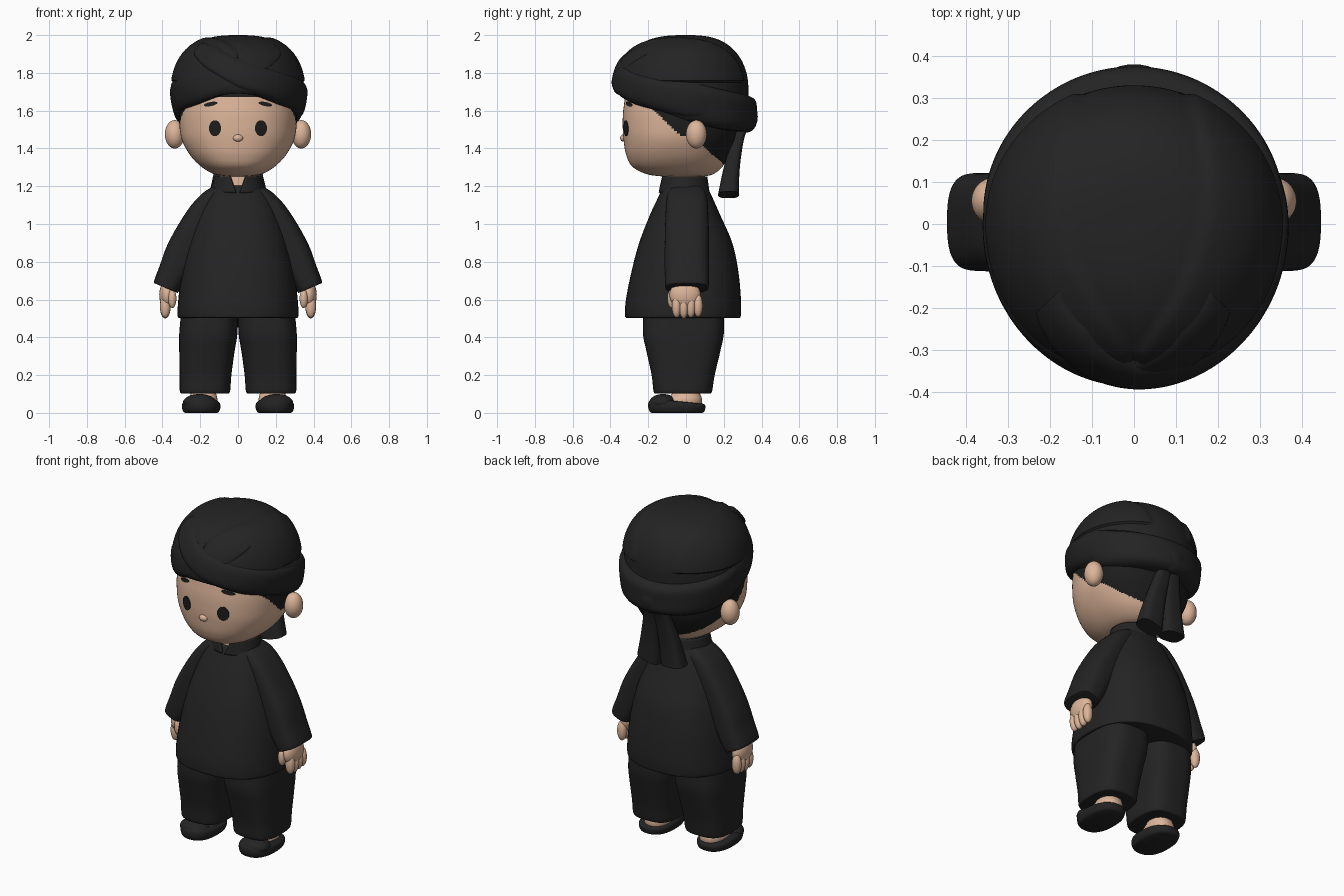
import bpy, bmesh, math
from mathutils import Vector
from mathutils.bvhtree import BVHTree

if "Cube" in bpy.data.objects:
    bpy.data.objects.remove(bpy.data.objects["Cube"])


def material(name, rgb):
    m = bpy.data.materials.new(name)
    m.diffuse_color = (*rgb, 1)
    m.use_nodes = True
    m.node_tree.nodes["Principled BSDF"].inputs["Base Color"].default_value = m.diffuse_color
    return m


CLOTH = material("black cloth", (0.017, 0.017, 0.017))
HAIR = material("black hair", (0.012, 0.012, 0.012))
SKIN = material("skin", (0.72, 0.46, 0.32))


def finish(name, bm, mats, angle=45, rule=None):
    bmesh.ops.recalc_face_normals(bm, faces=bm.faces)
    me = bpy.data.meshes.new(name)
    bm.to_mesh(me)
    bm.free()
    for m in mats:
        me.materials.append(m)
    for p in me.polygons:
        p.use_smooth = True
        if rule:
            p.material_index = rule(p.center)
    me.set_sharp_from_angle(angle=math.radians(angle))
    ob = bpy.data.objects.new(name, me)
    bpy.context.collection.objects.link(ob)
    return ob


def skin_rows(name, rows, mats, closed=True, caps=True, angle=45, rule=None):
    """Join rows of points into a surface."""
    bm = bmesh.new()
    vs = [[bm.verts.new(p) for p in r] for r in rows]
    n = len(rows[0])
    for a, b in zip(vs, vs[1:]):
        for i in range(n if closed else n - 1):
            j = (i + 1) % n
            bm.faces.new((a[i], a[j], b[j], b[i]))
    if caps:
        bm.faces.new(vs[0])
        bm.faces.new(vs[-1])
    return finish(name, bm, mats, angle, rule)


def smooth_rows(rows, steps):
    """Catmull-Rom interpolation of number tuples."""
    out = []
    for i in range(len(rows) - 1):
        p = [rows[max(0, min(len(rows) - 1, i + k))] for k in (-1, 0, 1, 2)]
        for s in range(steps):
            t = s / steps
            out.append([b + .5 * t * (c - a + t * (2*a - 5*b + 4*c - d + t * (3*(b - c) + d - a)))
                        for a, b, c, d in zip(*p)])
    return out + [list(rows[-1])]


def loft(name, rings, mats, power=2.4, seg=56, steps=6, sx=1, rule=None):
    """Rings are (z, centre x, radius x, front y, back y, tilt along x, tilt along y)."""
    rows = []
    for z, cx, rx, yf, yb, tx, ty in smooth_rows([tuple(r) + (0,) * (7 - len(r)) for r in rings], steps):
        row = []
        for i in range(seg):
            a = math.tau * i / seg
            c, s = math.cos(a), math.sin(a)
            dx = rx * math.copysign(abs(c) ** (2 / power), c)
            dy = (yb - yf) / 2 * math.copysign(abs(s) ** (2 / power), s)
            row.append((sx * (cx + dx), (yf + yb) / 2 + dy, z + tx * dx + ty * dy))
        rows.append(row)
    return skin_rows(name, rows, mats, rule=rule)


def ball(name, c, r, mat):
    bm = bmesh.new()
    bmesh.ops.create_uvsphere(bm, u_segments=32, v_segments=20, radius=1)
    for v in bm.verts:
        v.co = Vector(c) + Vector(v.co[i] * r[i] for i in range(3))
    return finish(name, bm, [mat], 180)


def lerp(x, pts):
    if x <= pts[0][0]:
        return pts[0][1]
    for (a, b), (c, d) in zip(pts, pts[1:]):
        if x <= c:
            return b + (d - b) * (x - a) / (c - a)
    return pts[-1][1]


# Head, with hair coloured above and behind the hairline
HAIRLINE = [(-.22, 1.675), (-.19, 1.62), (-.03, 1.47), (.03, 1.46), (.3, 1.23)]
head = loft("head", [(1.25, 0, .03, -.10, .08), (1.262, 0, .12, -.20, .14), (1.30, 0, .19, -.28, .19),
                     (1.36, 0, .25, -.315, .225), (1.44, 0, .295, -.33, .26), (1.52, 0, .31, -.335, .275),
                     (1.62, 0, .31, -.33, .28), (1.75, 0, .29, -.30, .27), (1.88, 0, .19, -.20, .18)],
            [SKIN, HAIR], 2.25, 160, 12, rule=lambda c: int(c.z > lerp(c.y, HAIRLINE)))
face = BVHTree.FromPolygons([v.co for v in head.data.vertices], [p.vertices for p in head.data.polygons])
ball("nose", (0, -.332, 1.455), (.026, .017, .019), SKIN)


def face_plate(name, x, z, rx, rz, slope):
    """Thin oval laid on the face."""
    rows = []
    for k in (1, .75, .5, .25, .02):
        row = []
        for i in range(28):
            a = math.tau * i / 28
            px = x + k * rx * math.cos(a)
            pz = z + k * rz * math.sin(a) + slope * (px - x)
            hit = face.ray_cast(Vector((px, -2, pz)), Vector((0, 1, 0)))[0]
            row.append((px, hit.y - .004, pz))
        rows.append(row)
    # a hidden last row behind the face closes the plate
    rows.insert(0, [(p[0], p[1] + .008, p[2]) for p in rows[0]])
    skin_rows(name, rows, [HAIR])


for s, side in ((1, "right"), (-1, "left")):
    face_plate(side + "_eye", s * .122, 1.507, .032, .042, 0)
    face_plate(side + "_eyebrow", s * .145, 1.635, .036, .011, -s * .18)
    ball(side + "_ear", (s * .335, .055, 1.475), (.052, .055, .075), SKIN)


# Headwrap: a rounded surface given by angle and height, covered by wraps
def wrap_point(a, z, off):
    s, c = math.sin(a), math.cos(a)
    if z >= 1.72:
        u = min(1, (z - 1.72) / .28)
        k = max(0, 1 - u * u) ** .36
    else:
        k = 1 - .22 * (1 - s) * ((1.72 - z) / .25) ** 2
    ry = .33 if s > 0 else .372
    up = off * max(0, (z - 1.8) / .2)
    return Vector(((.345 * k + off) * c, (ry * k + off) * s, z + up * .6))


def low(a):
    s = math.sin(a)
    return 1.55 - .10 * s + .04 * s * s


def wrap_band(name, angles, lows, highs, thick, closed):
    """Band with rounded edges that sink into the headwrap."""
    rows = []
    for v in range(-1, 14):
        w = max(0, min(12, v)) / 12
        row = []
        for a, lo, hi in zip(angles, lows, highs):
            t = thick(a) * (1 - abs(2 * w - 1) ** 6)
            if v in (-1, 13):
                t = -.05
            row.append(wrap_point(a, lo + (hi - lo) * w, t))
        rows.append(row)
    skin_rows(name, rows, [CLOTH], closed, False)


rows = []
N = 160
for j in range(61):
    row = []
    for i in range(N):
        a = math.tau * i / N
        lo = low(a) + .03
        z = lo + (1.72 - lo) * j / 15 if j < 15 else 1.72 + .28 * math.sin((j - 15) / 45 * math.pi / 2 * .995)
        p = wrap_point(a, z, 0)
        edge = max(0, .16 * (1 - ((p.y - .1) / .4) ** 2))
        p = wrap_point(a, z, .011 * max(0, min(1, (abs(p.x) - edge) / .02)) if z > 1.75 else 0)
        row.append(p)
    rows.append(row)
skin_rows("headwrap_crown", rows, [CLOTH], caps=True)

ring = [math.tau * i / N for i in range(N)]
wrap_band("headwrap_band", ring, [low(a) for a in ring], [1.755 - .075 * math.sin(a) for a in ring],
          lambda a: .013 + .032 * max(0, math.sin(a)), True)
for s, side, extra in ((1, "right", .024), (-1, "left", .016)):
    ds = [120 - 2.5 * i for i in range(69)]
    wrap_band(side + "_front_wrap", [math.radians(-90 + s * d) for d in ds],
              [lerp(d, [(-50, 1.89), (-25, 1.80), (0, 1.715), (40, 1.635), (90, 1.56), (120, 1.54)]) for d in ds],
              [lerp(d, [(-50, 1.96), (-25, 1.945), (0, 1.88), (40, 1.81), (90, 1.74), (120, 1.70)]) for d in ds],
              lambda a: extra, False)

# Knot and two hanging tails at the back
ball("headwrap_knot", (0, .325, 1.57), (.085, .055, .085), CLOTH)
for s, side in ((1, "right"), (-1, "left")):
    loft(side + "_wrap_tail", [(1.55, .02, .035, .28, .35), (1.46, .035, .045, .245, .31),
                               (1.30, .06, .06, .20, .285, .1),
                               (1.155, .08, .072, .17, .28, .15 + .1 * s)], [CLOTH], 3, 40, sx=s)

# Neck and stand collar open at the front
loft("neck", [(1.12, 0, .10, -.115, .09), (1.22, 0, .095, -.11, .09), (1.32, 0, .10, -.10, .09)], [SKIN])
rows = []
for j in range(9):
    v = j / 8
    gap = math.radians(3 + 16 * v)
    rows.append([((.137 - .018 * v) * math.cos(a), -.01 + (.128 - .012 * v) * math.sin(a), 1.165 + .085 * v)
                 for a in (-math.pi / 2 + gap + (math.tau - 2 * gap) * i / 60 for i in range(61))])
collar = skin_rows("collar", rows, [CLOTH], False, False)
mod = collar.modifiers.new("thickness", "SOLIDIFY")
mod.thickness, mod.offset = .014, 0

# Tunic
loft("tunic", [(.503, 0, .308, -.312, .28), (.515, 0, .32, -.323, .29), (.60, 0, .316, -.318, .291),
               (.75, 0, .298, -.288, .277), (.90, 0, .265, -.248, .245), (1.05, 0, .215, -.19, .18),
               (1.14, 0, .175, -.148, .14), (1.19, 0, .135, -.125, .115), (1.205, 0, .11, -.11, .10)], [CLOTH])

for s, side in ((1, "right"), (-1, "left")):
    # Wide sleeve
    loft(side + "_sleeve", [(.660, .378, .058, -.10, .11, .42), (.672, .378, .066, -.11, .12, .40),
                            (.76, .335, .078, -.113, .122, .3), (.88, .282, .092, -.113, .122, .1),
                            (1.0, .222, .092, -.11, .12), (1.10, .165, .082, -.105, .115),
                            (1.165, .115, .07, -.095, .105), (1.20, .08, .05, -.07, .08)],
         [CLOTH], 2.8, sx=s)
    # Hand
    ball(side + "_palm", (s * .375, -.005, .625), (.042, .082, .075), SKIN)
    for k in range(4):
        ball(f"{side}_finger_{k + 1}", (s * .385, -.05 + .038 * k, .56 + .004 * abs(k - 1)),
             (.028, .025, .06), SKIN)
    ball(side + "_thumb", (s * .348, -.075, .605), (.022, .024, .05), SKIN)
    # Trouser leg
    loft(side + "_trouser_leg", [(.103, .175, .12, -.16, .125), (.115, .175, .133, -.172, .138),
                                 (.20, .172, .137, -.182, .152), (.32, .165, .146, -.208, .18),
                                 (.42, .157, .154, -.228, .20), (.54, .15, .15, -.225, .20)],
         [CLOTH], 3, sx=s)
    # Foot and slip-on shoe
    loft(side + "_ankle", [(.03, .185, .072, -.12, .08), (.07, .185, .076, -.11, .085),
                           (.10, .183, .068, -.075, .075), (.15, .18, .06, -.06, .06)], [SKIN], 2.2, 40, sx=s)
    loft(side + "_shoe", [(0, .195, .085, -.18, .085), (.008, .195, .095, -.192, .097),
                          (.03, .195, .102, -.20, .103), (.05, .195, .099, -.198, .10, 0, -.05),
                          (.062, .195, .085, -.18, .09, 0, -.1)], [CLOTH], 2.4, sx=s)
    ball(side + "_shoe_toe", (s * .203, -.122, .055), (.088, .072, .045), CLOTH)
